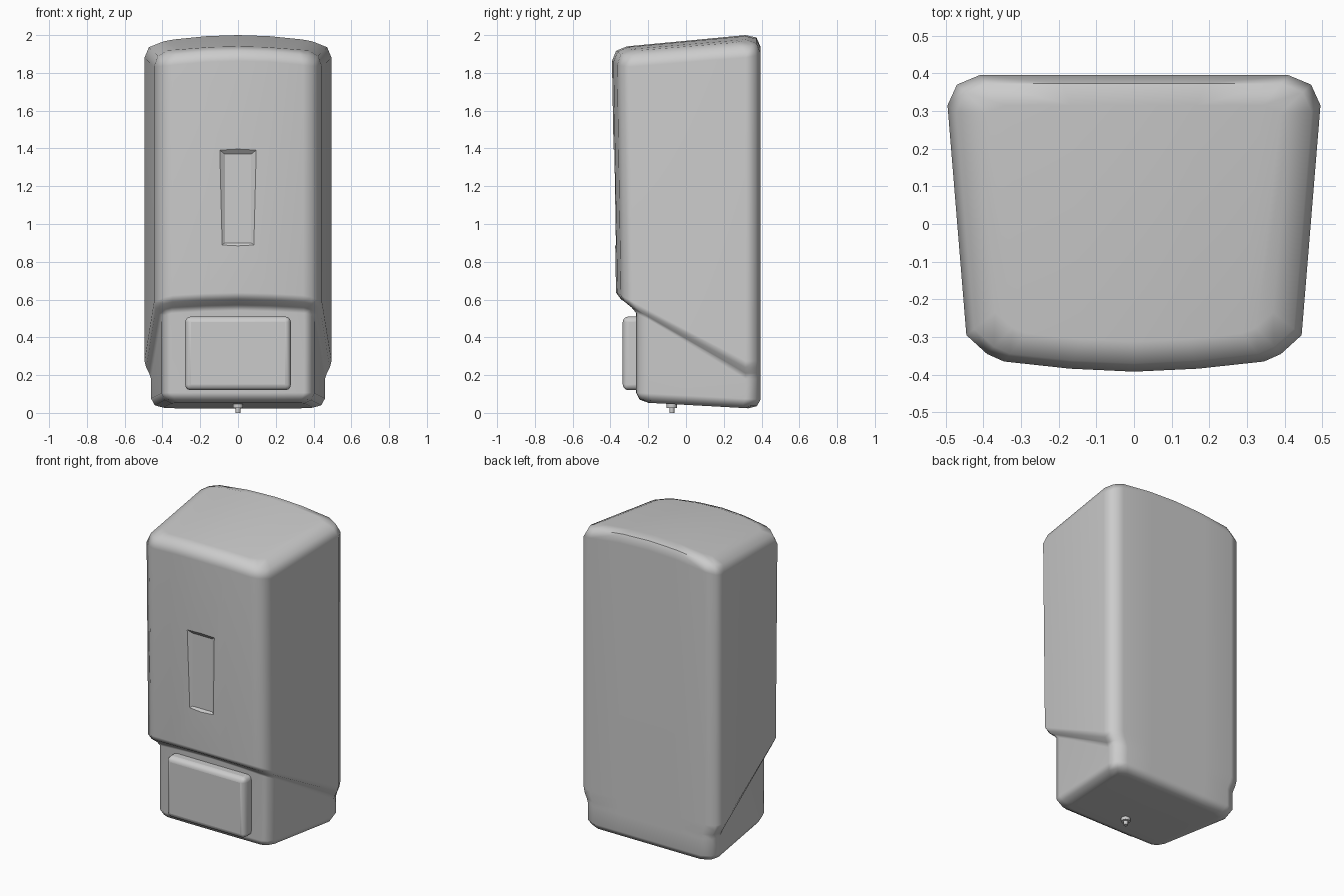
import bpy, bmesh, math

if "Cube" in bpy.data.objects:
    bpy.data.objects.remove(bpy.data.objects["Cube"])

# Half outlines in plan, from front centre round to back centre
COVER = [(0, -.392), (.17, -.384), (.345, -.365), (.39, -.345), (.445, -.295),
         (.495, .315), (.47, .37), (.41, .395), (.2, .395), (0, .395)]
BASE = [(0, -.265), (.17, -.265), (.35, -.263), (.385, -.245), (.405, -.195),
        (.46, .315), (.44, .37), (.38, .395), (.2, .395), (0, .395)]
N = len(COVER)


def top_z(x, y):
    return 1.97 + .095 * y - .2 * x * x


def bottom_z(x, y):
    return .0425 - .055 * y


def inset(pts, d):
    return [(x * (1 - d / .47), y * (1 - d / (.395 if y > 0 else -min(p[1] for p in pts))))
            for x, y in pts]


def step_z(i):
    return .25 - .515 * (min(COVER[i][1], .31) - .31)


def smooth(o, angle=50):
    bpy.ops.object.select_all(action='DESELECT')
    o.select_set(True)
    bpy.context.view_layer.objects.active = o
    bpy.ops.object.shade_smooth_by_angle(angle=math.radians(angle))
    o.modifiers.new("weighted", 'WEIGHTED_NORMAL').keep_sharp = True


def finish(bm, name):
    bmesh.ops.recalc_face_normals(bm, faces=bm.faces)
    me = bpy.data.meshes.new(name)
    bm.to_mesh(me)
    bm.free()
    o = bpy.data.objects.new(name, me)
    bpy.context.collection.objects.link(o)
    return o


# Housing: stacked half rings from underside to arched top
rings = []
for d, up in ((.065, 0), (.02, .014), (0, .05)):
    rings.append([(x, y, bottom_z(x, y) + up) for x, y in inset(BASE, d)])
lower = [(x, y * .945 if y < 0 else y) for x, y in COVER]
for t, dz in ((0, -.07), (.3, -.04), (.75, -.01), (1, .025)):
    rings.append([(b[0] + (c[0] - b[0]) * t, b[1] + (c[1] - b[1]) * t, step_z(i) + dz)
                  for i, (b, c) in enumerate(zip(BASE, lower))])
for d, down in ((0, .07), (.022, .018), (.08, 0)):
    rings.append([(x, y, top_z(x, y) - down) for x, y in inset(COVER, d)])

bm = bmesh.new()
for side in (1, -1):
    vs = [[bm.verts.new((side * x, y, z)) for x, y, z in r] for r in rings]
    for a, b in zip(vs, vs[1:]):
        for i in range(N - 1):
            bm.faces.new((a[i], a[i + 1], b[i + 1], b[i]))
    for r in (vs[0], vs[-1]):
        for i in range(N // 2 - 1):
            bm.faces.new((r[i], r[i + 1], r[N - 2 - i], r[N - 1 - i]))
bmesh.ops.remove_doubles(bm, verts=bm.verts, dist=1e-5)
housing = finish(bm, "housing")

# Shallow tapered recess in the front
bm = bmesh.new()
loops = []
for hx, hz, y in ((.07, .235, -.362), (.19, .33, -.44)):
    loops.append([bm.verts.new((sx * hx, y, 1.135 + sz * hz))
                  for sx, sz in ((-1, -1), (1, -1), (1, 1), (-1, 1))])
for i in range(4):
    j = (i + 1) % 4
    bm.faces.new((loops[0][i], loops[0][j], loops[1][j], loops[1][i]))
for l in loops:
    bm.faces.new(l)
cutter = finish(bm, "recess_cutter")
cutter.hide_render = True
cutter.hide_set(True)
cut = housing.modifiers.new("recess", 'BOOLEAN')
cut.object = cutter
cut.operation = 'DIFFERENCE'
cut.solver = 'EXACT'
smooth(housing)

# Push button
bpy.ops.mesh.primitive_cube_add(size=1, location=(0, -.28, .315))
button = bpy.context.object
button.name = "push_button"
button.scale = (.56, .11, .39)
bpy.ops.object.transform_apply(location=False, rotation=False, scale=True)
bev = button.modifiers.new("bevel", 'BEVEL')
bev.width = .03
bev.segments = 3
smooth(button)

# Nozzle collar and tip
for name, r, z0, z1 in (("nozzle_collar", .027, .025, .06), ("nozzle_tip", .013, 0, .03)):
    bpy.ops.mesh.primitive_cylinder_add(vertices=16, radius=r, depth=z1 - z0,
                                        location=(0, -.075, (z0 + z1) / 2))
    bpy.context.object.name = name
    smooth(bpy.context.object, 40)
